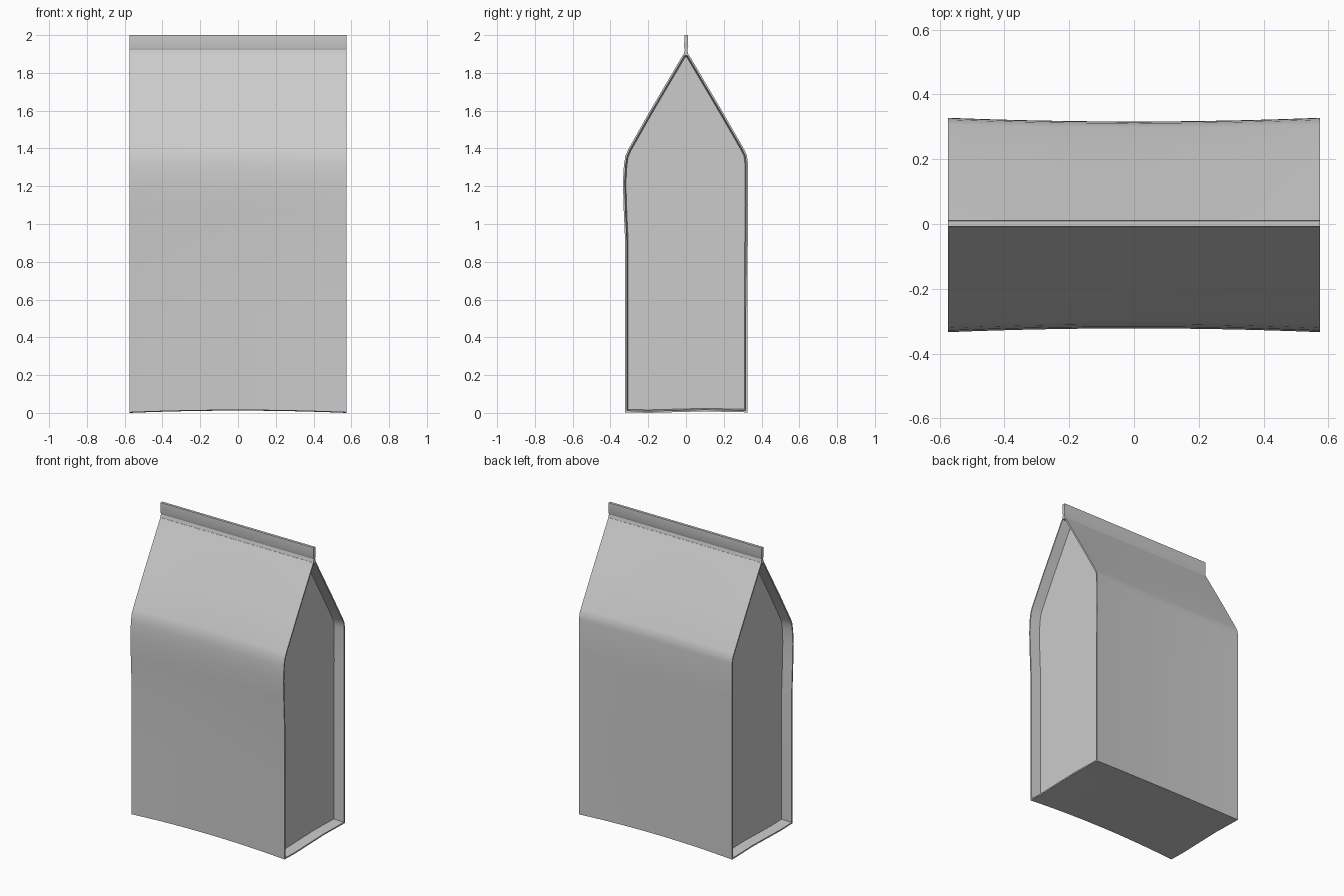
import bpy, bmesh, math

if "Cube" in bpy.data.objects:
    bpy.data.objects.remove(bpy.data.objects["Cube"])

HALF_W = 0.575   # half width along x
COLS = 16        # divisions along x


def loft(bm, profile, dish):
    """Sweep a closed (y, z) profile along x; return the two end faces."""
    rings = []
    for i in range(COLS + 1):
        t = 2 * i / COLS - 1
        rings.append([bm.verts.new((t * HALF_W, *dish(t, y, z))) for y, z in profile])
    n = len(profile)
    for a, b in zip(rings, rings[1:]):
        for k in range(n):
            bm.faces.new((a[k], a[(k + 1) % n], b[(k + 1) % n], b[k]))
    return [bm.faces.new(rings[0]), bm.faces.new(rings[-1])]


def finish(name, bm, angle):
    bmesh.ops.recalc_face_normals(bm, faces=bm.faces)
    mesh = bpy.data.meshes.new(name)
    bm.to_mesh(mesh)
    bm.free()
    ob = bpy.data.objects.new(name, mesh)
    bpy.context.collection.objects.link(ob)
    bpy.ops.object.select_all(action='DESELECT')
    ob.select_set(True)
    bpy.context.view_layer.objects.active = ob
    bpy.ops.object.shade_smooth_by_angle(angle=math.radians(angle))
    return ob


def body_dish(t, y, z):
    # front, back and bottom sheets sag inward towards the middle
    s = 1 - t * t
    upper = max(0.0, min(1.0, (1.9 - z) / 0.55))
    return y * (1 - 0.035 * s * upper), z + (0.012 * s if z < 0.1 else 0)


# Bag body: gabled pouch with recessed side gussets
front = [(-0.322, 0.003), (-0.322, 0.5), (-0.322, 0.9), (-0.33, 1.08), (-0.334, 1.22),
         (-0.329, 1.31), (-0.321, 1.36), (-0.306, 1.395), (-0.19, 1.6), (-0.013, 1.9)]
back = [(0.013, 1.9), (0.19, 1.6), (0.308, 1.395), (0.322, 1.365), (0.327, 1.33),
        (0.328, 1.1), (0.325, 0.5), (0.325, 0.003)]
bottom = [(0.1, 0.008), (-0.2, 0.0)]
bm = bmesh.new()
ends = loft(bm, front + back + bottom, body_dish)
bmesh.ops.recalc_face_normals(bm, faces=bm.faces)
# thin rim, then the gusset panel pushed inward
bmesh.ops.inset_individual(bm, faces=ends, thickness=0.009, use_even_offset=True)
bmesh.ops.inset_individual(bm, faces=ends, thickness=0.007, depth=-0.07, use_even_offset=True)
finish("bag_body", bm, 30)

# Top seal: flat fin with a pressed crease near its base
fin = [(-0.013, 1.895), (-0.006, 1.922), (-0.010, 1.936), (-0.008, 2.0),
       (0.010, 2.0), (0.012, 1.936), (0.007, 1.922), (0.013, 1.895)]
bm = bmesh.new()
loft(bm, fin, lambda t, y, z: (y, z))
finish("top_seal", bm, 25)
